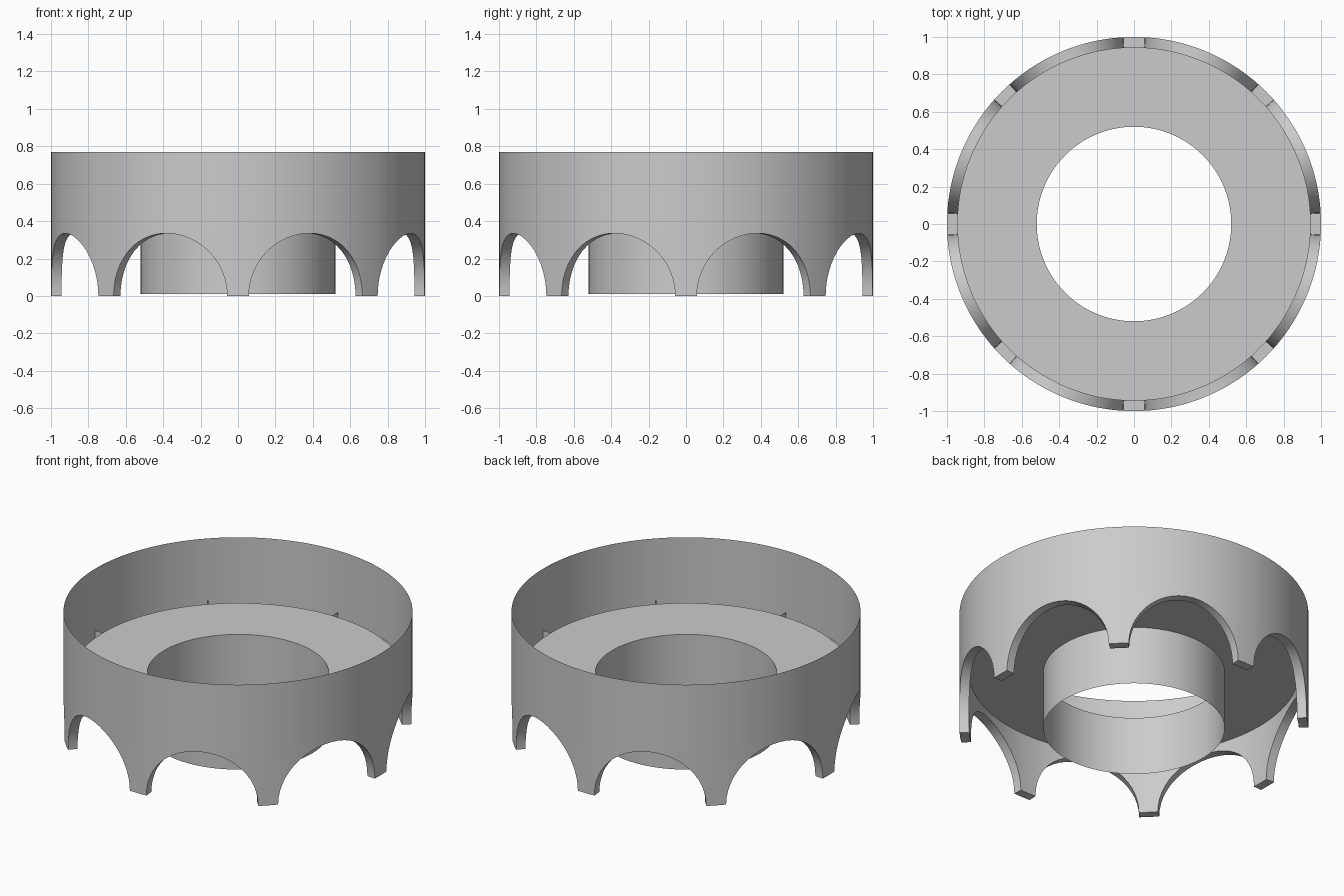
import bpy, bmesh
from math import sin, cos, pi, radians

if "Cube" in bpy.data.objects:
    bpy.data.objects.remove(bpy.data.objects["Cube"])

R_OUT, R_IN, R_HUB = 1.0, 0.945, 0.52
Z_FLOOR, Z_TOP, Z_HUB = 0.38, 0.77, 0.01
BAYS, ARCH, STEPS = 8, 0.335, 24
BAY = 2 * pi / BAYS


def polar(r, a, z):
    return (r * cos(a), r * sin(a), z)


def finish(bm, name):
    mesh = bpy.data.meshes.new(name)
    bm.to_mesh(mesh)
    bm.free()
    ob = bpy.data.objects.new(name, mesh)
    bpy.context.collection.objects.link(ob)
    bpy.ops.object.select_all(action='DESELECT')
    bpy.context.view_layer.objects.active = ob
    ob.select_set(True)
    bpy.ops.object.shade_smooth_by_angle(angle=radians(35))
    return ob


# Angle and underside height around the ring: foot centre, then a semicircular arch
columns = []
for k in range(BAYS):
    mid = (k + 0.5) * BAY
    columns.append((mid - BAY / 2, 0.0))
    for i in range(STEPS + 1):
        t = pi * i / STEPS
        columns.append((mid - ARCH * cos(t), max(0.0, ARCH * sin(t))))
N = len(columns)


def strip(bm, lower, upper):
    for i in range(N):
        j = (i + 1) % N
        bm.faces.new((lower[i], lower[j], upper[j], upper[i]))


def ring(bm, r, z=None):
    return [bm.verts.new(polar(r, a, h if z is None else z)) for a, h in columns]


def sheet(name, r0, z0, r1, z1):
    bm = bmesh.new()
    strip(bm, ring(bm, r0, z0), ring(bm, r1, z1))
    return finish(bm, name)


# Outer shell with arched feet: outer skin, arch undersides and inner skin
bm = bmesh.new()
rim = ring(bm, R_OUT, Z_TOP)
belt = ring(bm, R_OUT, Z_FLOOR)
outer = ring(bm, R_OUT)
inner = ring(bm, R_IN)
inner_top = ring(bm, R_IN, Z_FLOOR)
strip(bm, belt, rim)
strip(bm, outer, belt)
strip(bm, inner, outer)
strip(bm, inner_top, inner)
finish(bm, "arched_shell")

# Thin radial webs inside each foot
bm = bmesh.new()
for k in range(BAYS):
    a = k * BAY
    bm.faces.new([bm.verts.new(polar(r, a, z)) for r, z in
                  ((R_IN, 0), (R_OUT, 0), (R_OUT, Z_FLOOR), (R_IN, Z_FLOOR))])
finish(bm, "foot_webs")

# Floor plate with round opening, and the tube hanging from it
sheet("floor_plate", R_IN, Z_FLOOR, R_HUB, Z_FLOOR)
sheet("centre_tube", R_HUB, Z_HUB, R_HUB, Z_FLOOR)
